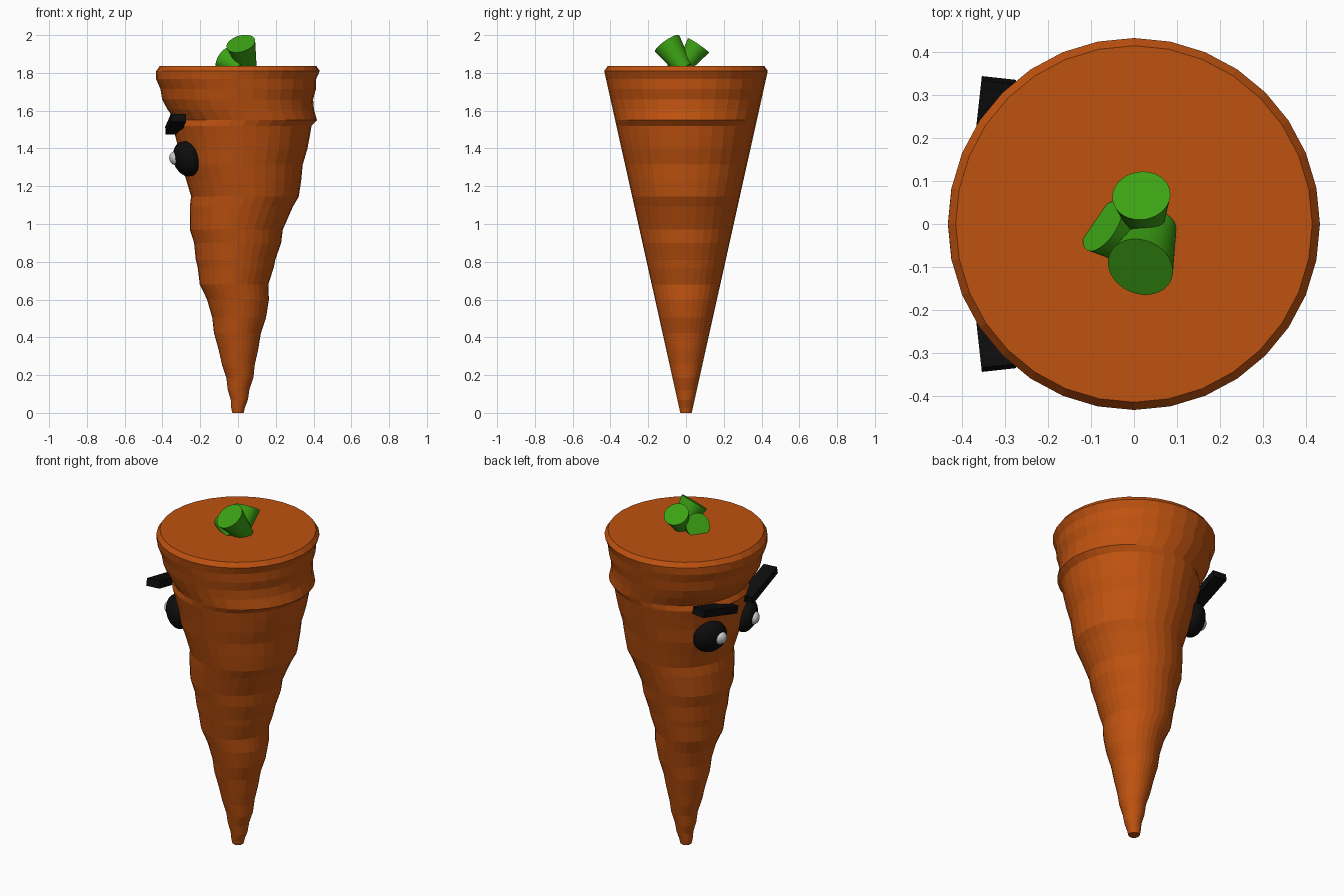
import bpy, bmesh, math
from mathutils import Vector, Matrix

if "Cube" in bpy.data.objects:
    bpy.data.objects.remove(bpy.data.objects["Cube"])


def material(name, rgb):
    m = bpy.data.materials.new(name)
    m.diffuse_color = (*rgb, 1)
    m.use_nodes = True
    m.node_tree.nodes["Principled BSDF"].inputs["Base Color"].default_value = m.diffuse_color
    return m


ORANGE = material("orange", (0.52, 0.085, 0.005))
GREEN = material("green", (0.045, 0.36, 0.007))
BLACK = material("black", (0.004, 0.004, 0.004))
WHITE = material("white", (0.8, 0.8, 0.8))


def finish(bm, name, mat, smooth=False):
    bmesh.ops.recalc_face_normals(bm, faces=bm.faces[:])
    mesh = bpy.data.meshes.new(name)
    bm.to_mesh(mesh)
    bm.free()
    mesh.materials.append(mat)
    obj = bpy.data.objects.new(name, mesh)
    bpy.context.collection.objects.link(obj)
    if smooth:
        bpy.ops.object.select_all(action='DESELECT')
        bpy.context.view_layer.objects.active = obj
        obj.select_set(True)
        bpy.ops.object.shade_smooth_by_angle(angle=math.radians(40))
    return obj


def frame(centre, axis):
    # Local z along axis
    return Matrix.Translation(centre) @ Vector(axis).to_track_quat('Z', 'Y').to_matrix().to_4x4()


def ellipsoid(name, centre, axis, radii, mat):
    bm = bmesh.new()
    bmesh.ops.create_uvsphere(bm, u_segments=32, v_segments=16, radius=1,
                              matrix=frame(centre, axis) @ Matrix.Diagonal((*radii, 1)))
    finish(bm, name, mat, True)


def stalk(name, base, top, r_base, r_top):
    base, top = Vector(base), Vector(top)
    bm = bmesh.new()
    bmesh.ops.create_cone(bm, cap_ends=True, segments=32, radius1=r_base, radius2=r_top,
                          depth=(top - base).length,
                          matrix=frame((base + top) / 2, top - base))
    finish(bm, name, GREEN, True)


def bar(name, a, b, width, height):
    # Box from a to b, height kept close to vertical
    a, b = Vector(a), Vector(b)
    y = (b - a).normalized()
    x = y.cross(Vector((0, 0, 1))).normalized()
    z = x.cross(y)
    rot = Matrix((x, y, z)).transposed().to_4x4()
    bm = bmesh.new()
    bmesh.ops.create_cube(bm, size=1, matrix=Matrix.Translation((a + b) / 2) @ rot
                          @ Matrix.Diagonal((width, (b - a).length, height, 1)))
    finish(bm, name, BLACK)


# Root body: straight cone whose rings are shifted sideways (height, x shift)
rings = [(0, 0), (.026, 0), (.069, .007), (.122, .003), (.186, .010), (.255, .002),
         (.334, .002), (.424, -.003), (.504, .006), (.60, 0), (.68, -.021),
         (.77, -.012), (.81, -.013), (.90, -.002), (.97, -.009), (1.093, .018),
         (1.146, .037), (1.236, .030), (1.315, .020), (1.395, .026), (1.464, .024),
         (1.52, .021), (1.55, .043), (1.607, .014), (1.66, -.002), (1.714, .001),
         (1.767, -.010), (1.81, 0)]
SIDES = 32
profile = [(z, dx, .03 + .403 * z / 1.81) for z, dx in rings] + [(1.836, 0, .415)]
bm = bmesh.new()
loops = []
for z, dx, r in profile:
    loops.append([bm.verts.new((dx + r * math.cos(t), r * math.sin(t), z))
                  for t in (2 * math.pi * i / SIDES for i in range(SIDES))])
for lo, hi in zip(loops, loops[1:]):
    for i in range(SIDES):
        j = (i + 1) % SIDES
        bm.faces.new((lo[i], lo[j], hi[j], hi[i]))
bm.faces.new(loops[0])
bm.faces.new(loops[-1])
finish(bm, "root_body", ORANGE)

# Cut green stalks
stalk("stalk_front", (.055, -.007, 1.82), (.015, -.100, 1.955), .045, .078)
stalk("stalk_back", (.030, -.020, 1.82), (.017, .066, 1.945), .035, .068)
stalk("stalk_side", (.015, -.065, 1.82), (-.073, -.005, 1.876), .040, .067)

# Face on the -x side, mirrored across y
for side, s in (("left", 1), ("right", -1)):
    ellipsoid("eye_" + side, (-.272, .165 * s, 1.345), (-.87, .5 * s, -.27),
              (.095, .095, .062), BLACK)
    ellipsoid("eye_glint_" + side, (-.332, .155 * s, 1.348), (-.87, .5 * s, -.27),
              (.037, .037, .030), WHITE)
    bar("brow_" + side, (-.345, .065 * s, 1.495), (-.315, .335 * s, 1.563), .08, .042)
